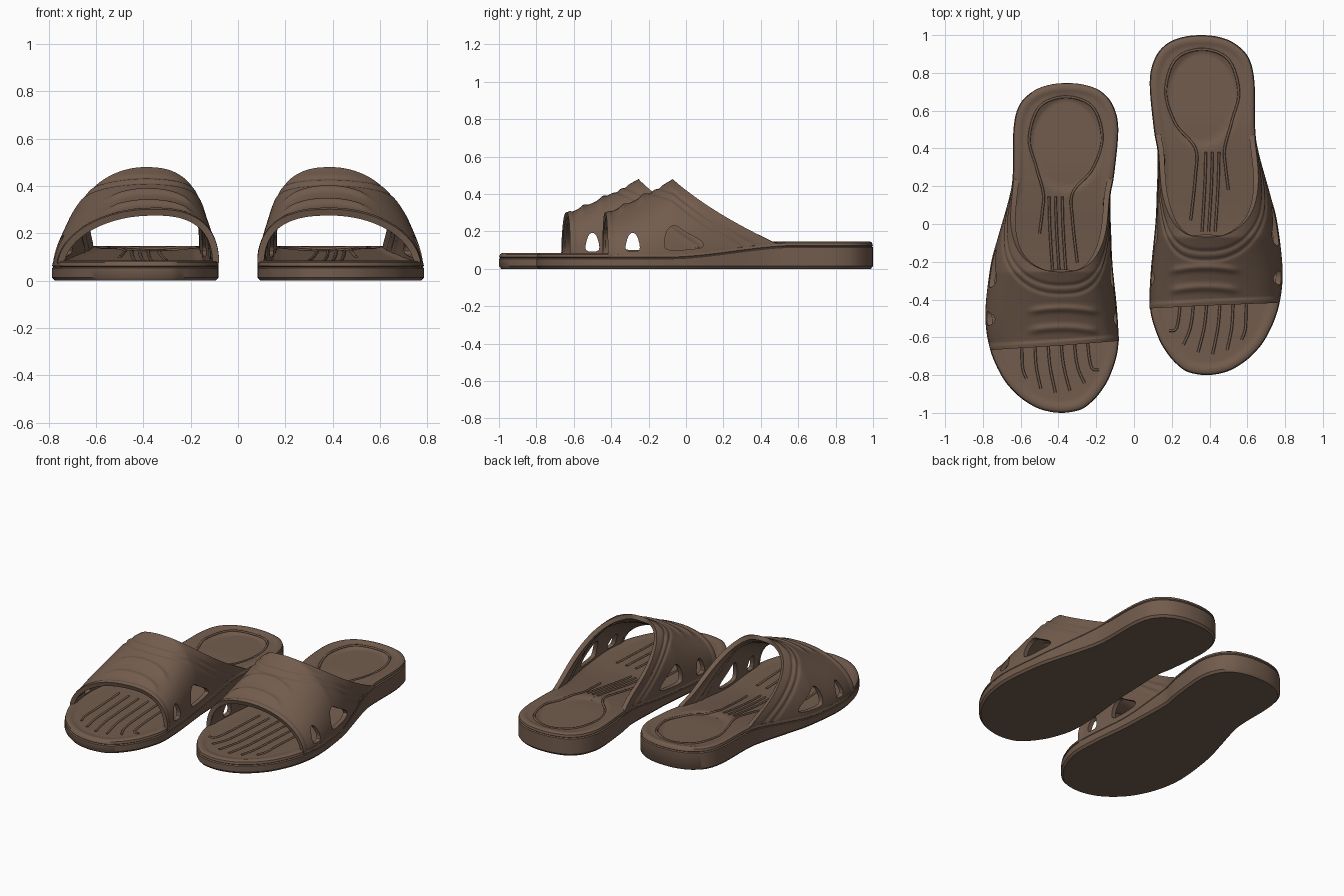
import bpy, bmesh
from math import sin, cos, pi, exp, hypot
from mathutils import Matrix, Vector

if "Cube" in bpy.data.objects:
    bpy.data.objects.remove(bpy.data.objects["Cube"])

BROWN = (0.17, 0.108, 0.075, 1)
rubber = bpy.data.materials.new("brown rubber")
rubber.use_nodes = True
rubber.diffuse_color = BROWN
bsdf = rubber.node_tree.nodes["Principled BSDF"]
bsdf.inputs["Base Color"].default_value = BROWN
bsdf.inputs["Roughness"].default_value = 0.7

# Sole outline: y, inner x, outer x
STATIONS = [(-.785, .29, .48), (-.75, .235, .555), (-.69, .18, .63), (-.6, .128, .7),
            (-.45, .085, .763), (-.26, .088, .787), (0, .113, .76), (.16, .12, .72),
            (.37, .125, .662), (.5, .105, .642), (.75, .083, .638), (.88, .112, .607),
            (.955, .175, .535), (.99, .26, .45)]


def smooth(a, b, x):
    t = min(1, max(0, (x - a) / (b - a)))
    return t * t * (3 - 2 * t)


def bump(x, centre, width):
    return exp(-((x - centre) / width) ** 2)


def spline(points, steps=6, closed=True):
    """Smooth curve passing through the control points."""
    pts, n, out = [Vector(p) for p in points], len(points), []
    for i in range(n if closed else n - 1):
        a, b, c, d = [pts[(i + k) % n] if closed else pts[min(n - 1, max(0, i + k))]
                      for k in (-1, 0, 1, 2)]
        for s in range(steps):
            t = s / steps
            out.append(b + (c - a) * t / 2 + (2 * a - 5 * b + 4 * c - d) * t * t / 2
                       + (3 * b - a - 3 * c + d) * t ** 3 / 2)
    return out if closed else out + [pts[-1]]


OUTLINE = spline([(.385, -.8)] + [(o, y) for y, i, o in STATIONS] + [(.355, 1)]
                 + [(i, y) for y, i, o in reversed(STATIONS)])
HALF = len(OUTLINE) // 2


def edge(y, outer):
    """x of the sole edge at a given y."""
    side = OUTLINE[:HALF + 1] if outer else (OUTLINE[HALF:] + OUTLINE[:1])[::-1]
    for p, q in zip(side, side[1:]):
        if p.y <= y <= q.y:
            return p.x + (q.x - p.x) * (y - p.y) / max(q.y - p.y, 1e-6)
    return side[-1].x


def sole_top(y):
    return .085 + .062 * smooth(-.1, .6, y)


def footbed(x, y):
    q = hypot((x - .36) / .195, (y - .67) / .26)
    return sole_top(y) - .008 - .014 * (1 - smooth(.88, 1.04, q))


def mesh_object(name, verts, faces):
    mesh = bpy.data.meshes.new(name)
    mesh.from_pydata(verts, [], faces)
    mesh.materials.append(rubber)
    obj = bpy.data.objects.new(name, mesh)
    bpy.context.collection.objects.link(obj)
    return obj


def select(obj):
    bpy.ops.object.select_all(action='DESELECT')
    obj.select_set(True)
    bpy.context.view_layer.objects.active = obj


def make_sole(name):
    n = len(OUTLINE)
    normals = []
    for i in range(n):
        t = (OUTLINE[(i + 1) % n] - OUTLINE[i - 1]).normalized()
        normals.append(Vector((-t.y, t.x)))
    verts = []
    # side wall with a seam line and a rounded rim
    walls = [(.012, 0, 0), (0, .014, 0), (0, -.032, 1), (.007, -.027, 1), (.001, -.022, 1),
             (.005, -.008, 1), (.014, -.002, 1), (.03, 0, 1)]
    for inset, z, from_top in walls:
        for p, nor in zip(OUTLINE, normals):
            q = p + nor * inset
            verts.append((q.x, q.y, z + from_top * sole_top(p.y)))
    # dished footbed closing onto a centre spine
    rim, rings = verts[-n:], 24
    for k in range(1, rings + 1):
        f = k / rings
        for x, y, z in rim:
            ys = min(.72, max(-.5, y))
            xs = (edge(ys, True) + edge(ys, False)) / 2
            px, py = x + (xs - x) * f, y + (ys - y) * f
            blend = smooth(0, .12, f)
            verts.append((px, py, sole_top(py) * (1 - blend) + footbed(px, py) * blend))
    faces = [tuple(reversed(range(n)))]
    for r in range(len(walls) + rings - 1):
        for i in range(n):
            j = (i + 1) % n
            faces.append((r * n + i, r * n + j, r * n + n + j, r * n + n + i))
    return mesh_object(name, verts, faces)


def strap_point(t, v, tilt, peak):
    """Point on the outer strap: t runs over the arch, v from front to back."""
    ca, sa = cos(pi * t), max(0, sin(pi * t))
    power = 1 if ca > 0 else .77
    s, c = sa ** power, (1 if ca > 0 else -1) * abs(ca) ** power
    front = -.432 + tilt * c
    back = peak + (.53 - peak) * (1 - s) ** 1.09
    y = front + v * (back - front)
    rise = max(0, min(1, (y + .45) / (peak + .45)))
    height = .29 + .19 * rise ** 1.2
    base = sole_top(y) - .035
    xi, xo = edge(y, False) + .004, edge(y, True) - .004
    crest = xi + .43 * (xo - xi)
    x = crest + (xo - crest if c > 0 else crest - xi) * c
    z = base + (height - base) * s
    # collar seams, front lip and short ribs across the instep
    d = (back - y) * (1 - .4 * (1 - s))
    mid = smooth(.17, .24, x) * (1 - smooth(.5, .58, x)) * smooth(.5, .7, s)
    off = -.007 * (bump(d, .075, .012) + bump(d, .12, .012))
    off += .007 * (1 - smooth(.02, .035, y - front))
    bow = y + .6 * (x - .38) ** 2
    off += .012 * mid * (bump(bow, -.23, .018) + bump(bow, -.335, .02))
    off *= smooth(0, .15, s)
    return (x + off * ca, y, z + off * sa)


def make_strap(name, tilt, peak):
    nt, nv = 80, 72
    verts = [strap_point(i / nt, j / nv, tilt, peak)
             for i in range(nt + 1) for j in range(nv + 1)]
    faces = []
    for i in range(nt):
        for j in range(nv):
            a, b = i * (nv + 1) + j, (i + 1) * (nv + 1) + j
            faces.append((a, a + 1, b + 1, b))
    strap = mesh_object(name, verts, faces)
    select(strap)
    solid = strap.modifiers.new("thickness", 'SOLIDIFY')
    solid.thickness, solid.offset = .028, -1
    bpy.ops.object.modifier_apply(modifier=solid.name)
    # side vents, cut through both flanks
    vents = [[(-.115, .13), (-.10, .205), (-.06, .23), (0, .195), (.085, .145), (.075, .112), (-.08, .1)],
             [(-.32, .1), (-.31, .17), (-.285, .192), (-.26, .17), (-.25, .1)]]
    for vent in vents:
        ring = spline(vent, 4)
        n = len(ring)
        cv = [(x, p.x, p.y) for x in (-.1, 1) for p in ring]
        cf = [tuple(range(n)), tuple(range(n, 2 * n))]
        cf += [(i, (i + 1) % n, n + (i + 1) % n, n + i) for i in range(n)]
        cutter = mesh_object("vent_cutter", cv, cf)
        cutter.hide_render = True
        bm = bmesh.new()
        bm.from_mesh(cutter.data)
        bmesh.ops.recalc_face_normals(bm, faces=bm.faces)
        bm.to_mesh(cutter.data)
        bm.free()
        select(strap)
        cut = strap.modifiers.new("vent", 'BOOLEAN')
        cut.object, cut.operation, cut.solver = cutter, 'DIFFERENCE', 'EXACT'
        bpy.ops.object.modifier_apply(modifier=cut.name)
        bpy.data.objects.remove(cutter)
    return strap


def make_ribs(name, paths):
    """Fine raised lines lying on the footbed."""
    data = bpy.data.curves.new(name, 'CURVE')
    data.dimensions, data.bevel_depth, data.bevel_resolution = '3D', .007, 1
    data.use_fill_caps = True
    for path in paths:
        pts = spline(path, 8, closed=False)
        line = data.splines.new('POLY')
        line.points.add(len(pts) - 1)
        for q, p in zip(line.points, pts):
            q.co = (p.x, p.y, footbed(p.x, p.y) + .001, 1)
    data.materials.append(rubber)
    obj = bpy.data.objects.new(name, data)
    bpy.context.collection.objects.link(obj)
    return obj


toe_paths = [[(.26 + .07 * i, -.15), (.245 + .07 * i, -.42), (.225 + .073 * i, -.55),
              (.185 + .077 * i, -.69 + .016 * (i - 2.8) ** 2)] for i in range(6)]
arch_paths = [[(x, .38), (x - .005, .2), (x - .02, -.04)] for x in (.38, .415, .45)]
keyhole = [[(.3, .02), (.325, .25), (.325, .4), (.22, .53), (.168, .7), (.22, .87), (.36, .925),
            (.5, .87), (.555, .7), (.52, .55), (.48, .4), (.485, .3), (.5, .18)]]


def make_sandal(side, scale, shift, tilt, peak):
    label = "left" if side > 0 else "right"
    place = Matrix.Translation((0, shift, 0)) @ Matrix.Diagonal((side, scale, 1, 1))
    parts = [make_sole(label + "_sole"), make_strap(label + "_strap", tilt, peak),
             make_ribs(label + "_toe_ribs", toe_paths),
             make_ribs(label + "_arch_ribs", arch_paths + keyhole)]
    for part in parts:
        part.data.transform(place)
        if part.type == 'MESH':
            if side < 0:
                part.data.flip_normals()
            select(part)
            bpy.ops.object.shade_smooth_by_angle(angle=.7)


make_sandal(1, 1, 0, .015, -.07)
make_sandal(-1, .97, -.224, -.025, -.03)
